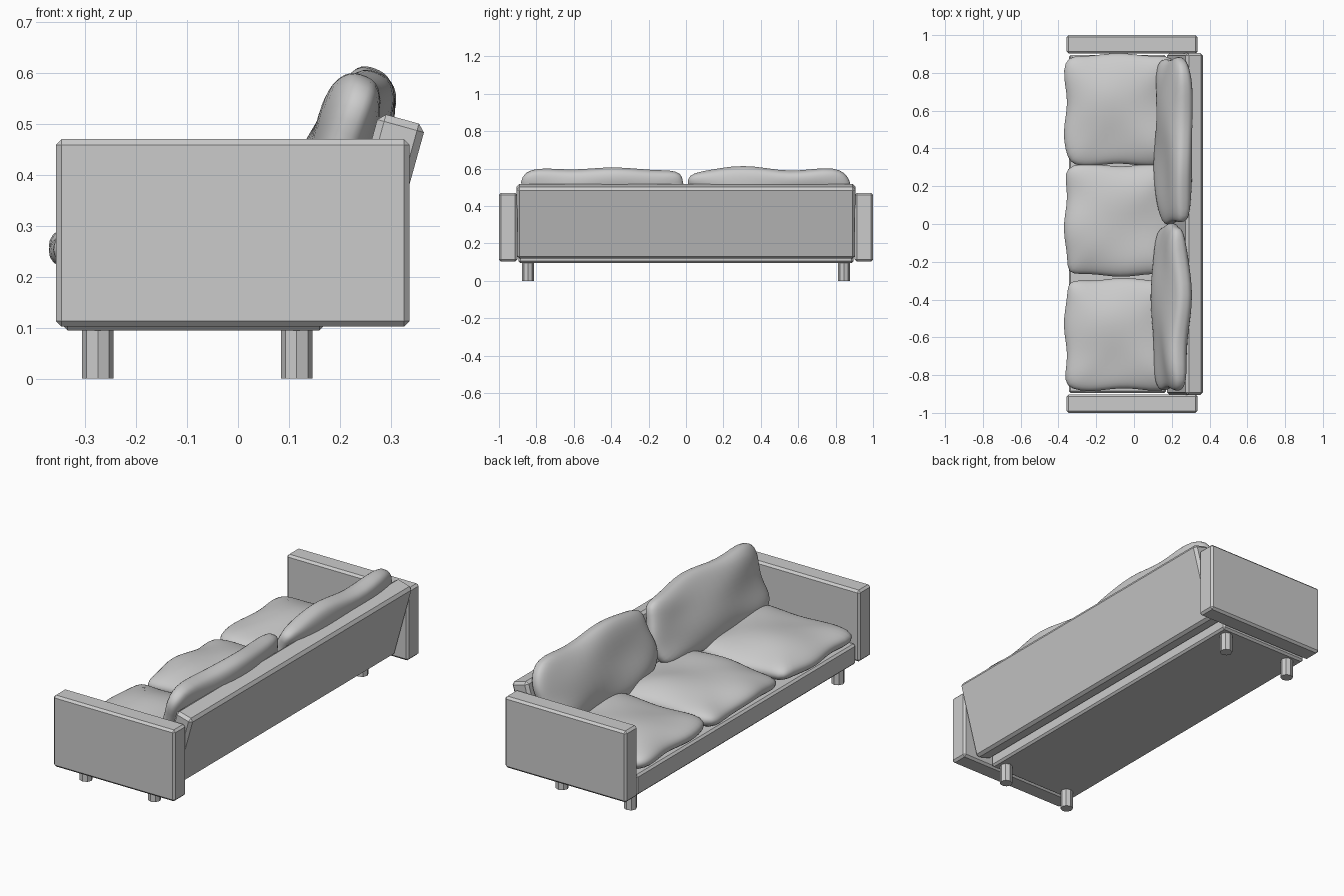
import bpy, bmesh
from math import sin, radians, cos
from mathutils import Vector

if "Cube" in bpy.data.objects:
    bpy.data.objects.remove(bpy.data.objects["Cube"])


def box(name, centre, size, bevel, tilt=0.0):
    """Chamfered slab, optionally tilted about y."""
    bm = bmesh.new()
    bmesh.ops.create_cube(bm, size=1)
    bmesh.ops.scale(bm, vec=size, verts=bm.verts)
    bmesh.ops.bevel(bm, geom=bm.edges[:], offset=bevel, segments=1, affect='EDGES')
    return finish(name, bm, centre, tilt)


def finish(name, bm, centre, tilt=0.0, smooth=False):
    me = bpy.data.meshes.new(name)
    bm.to_mesh(me)
    bm.free()
    ob = bpy.data.objects.new(name, me)
    bpy.context.collection.objects.link(ob)
    ob.location = centre
    ob.rotation_euler = (0, tilt, 0)
    if smooth:
        me.polygons.foreach_set("use_smooth", [True] * len(me.polygons))
    return ob


def cushion(name, centre, half, corner, puff, phase, tilt=0.0, wob=0.01):
    """Soft pillow: superellipsoid with gentle waves, thin along local z."""
    bm = bmesh.new()
    bmesh.ops.create_cube(bm, size=2)
    bmesh.ops.subdivide_edges(bm, edges=bm.edges[:], cuts=13, use_grid_fill=True)
    for v in bm.verts:
        x, y, z = v.co
        r = (abs(x) ** corner + abs(y) ** corner) ** (puff / corner) + abs(z) ** puff
        x, y, z = Vector((x, y, z)) * r ** (-1 / puff)
        px = x * half[0] + wob * 0.8 * sin(5.5 * y + phase) * x
        py = y * half[1] + wob * 0.7 * sin(5 * x + phase * 2)
        pz = z * half[2] + wob * sin(4 * y + phase) * cos(2.5 * x + phase)
        v.co = (px, py, pz)
    return finish(name, bm, centre, tilt, True)


# Seat frame and leaning backrest
box("seat_base", (-0.0875, 0, 0.148), (0.515, 1.79, 0.106), 0.01)
box("backrest", (0.270, 0, 0.319), (0.095, 1.81, 0.395), 0.014, radians(15.5))

# Armrests and legs
for side, s in (("left", 1), ("right", -1)):
    box(side + "_arm", (-0.01, s * 0.951, 0.286), (0.694, 0.098, 0.368), 0.011)
    for end, x in (("front", -0.275), ("back", 0.115)):
        bm = bmesh.new()
        bmesh.ops.create_cone(bm, cap_ends=True, segments=8,
                              radius1=0.031, radius2=0.031, depth=0.11)
        finish(f"{end}_{side}_leg", bm, (x, s * 0.845, 0.055))

# Three seat cushions
for i, y in enumerate((-0.585, 0.02, 0.605)):
    cushion(f"seat_cushion_{i + 1}", (-0.075, y, 0.252), (0.288, 0.292, 0.075),
            9, 2.2, 0.6 + i * 1.7)

# Two back cushions leaning on the backrest
for i, (y, x) in enumerate(((-0.44, 0.195), (0.44, 0.21))):
    cushion(f"back_cushion_{i + 1}", (x, y, 0.430), (0.178, 0.435, 0.066),
            6, 2.8, 0.9 + i * 2.2, radians(-69), 0.012)
